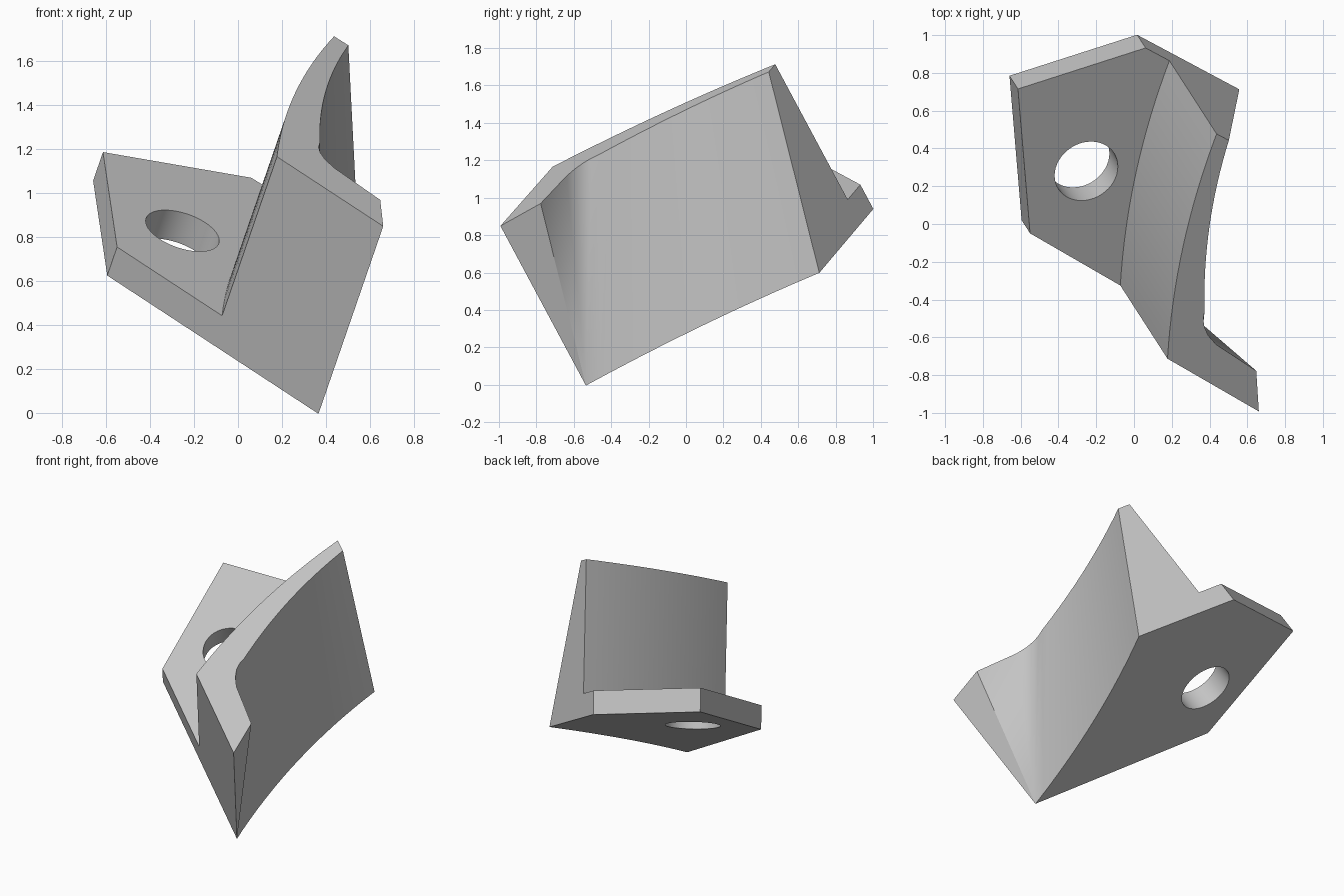
import bpy, bmesh
from mathutils import Matrix, Vector

cube = bpy.data.objects.get("Cube")
if cube:
    bpy.data.objects.remove(cube)

# Tilted frame of the bracket: u across the front, v towards the back, n out of the base plate
n = Vector((0.29, -0.45, 0.84)).normalized()
u = Vector((0.756, -0.439, -0.486))
u = (u - n * u.dot(n)).normalized()
v = n.cross(u)
frame = Matrix.Translation((-0.595, 0.02, 0.625)) @ Matrix((u, v, n)).transposed().to_4x4()

PLATE, TOP, STEPS = 0.154, 1.012, 16
HOLE, RADIUS = (0.044, 0.448), 0.175


def back(a):
    """Point on the straight back edge."""
    return (a, 1.196 + 0.03 * a)


def arc(start, end, bow):
    """Shallow curve between two points, bowed to the left of the travel."""
    a, b = Vector(start), Vector(end)
    d = (b - a).normalized()
    side = Vector((d.y, -d.x))
    if side.x > 0:
        side.negate()
    return [a.lerp(b, i / STEPS) + side * bow * 4 * (i / STEPS) * (1 - i / STEPS)
            for i in range(STEPS + 1)]


bm = bmesh.new()


def row(points, height):
    return [bm.verts.new(frame @ Vector((p[0], p[1], height))) for p in points]


# Outlines
plate = [(0, 0), (-0.594, 0.65), back(-0.122)]
inner = arc(back(0.042), (0.634, 0), 0.05)
corner = (1.276, 0)
foot = arc(back(0.58), corner, 0.06)
fillet = [(0.665, 0.282), (0.7, 0.248), (0.75, 0.22), (0.82, 0.2), (1.113, 0.185), corner]
crest = arc(back(0.126), (0.64, 0.325), 0.04) + fillet

low, high = row(plate, 0), row(plate, PLATE)
in_low, in_top = row(inner, PLATE), row(inner, TOP)
out_low, out_top = row(foot, 0), row(crest, TOP)
last = out_low[-1]

# Base plate and end faces
bm.faces.new(low + out_low)
bm.faces.new(high + in_low)
for i in range(2):
    bm.faces.new((low[i], low[i + 1], high[i + 1], high[i]))
bm.faces.new((low[2], high[2], in_low[0], in_top[0], out_top[0], out_low[0]))
bm.faces.new((low[0], high[0], in_low[-1], in_top[-1], out_top[-1], last))

# Upright wall: straight inside, drafted outside, flange narrowing to the lower corner
bm.faces.new(in_top + out_top[::-1])
for i in range(STEPS):
    bm.faces.new((in_low[i], in_low[i + 1], in_top[i + 1], in_top[i]))
    bm.faces.new((out_low[i], out_low[i + 1], out_top[i + 1], out_top[i]))
for a, b in zip(out_top[STEPS:], out_top[STEPS + 1:]):
    bm.faces.new((last, b, a))
bmesh.ops.recalc_face_normals(bm, faces=bm.faces)

mesh = bpy.data.meshes.new("angled_bracket")
bm.to_mesh(mesh)
bm.free()
bracket = bpy.data.objects.new("angled_bracket", mesh)
bpy.context.collection.objects.link(bracket)

# Plain grey material
grey = bpy.data.materials.new("plain_grey")
grey.use_nodes = True
colour = (0.55, 0.55, 0.55, 1)
grey.diffuse_color = colour
grey.node_tree.nodes["Principled BSDF"].inputs["Base Color"].default_value = colour
mesh.materials.append(grey)

# Round bolt hole
bpy.ops.mesh.primitive_cylinder_add(vertices=48, radius=RADIUS, depth=0.5)
cutter = bpy.context.object
cutter.name = "hole_cutter"
cutter.hide_render = True
cutter.data.materials.append(grey)
cutter.matrix_world = frame @ Matrix.Translation((*HOLE, PLATE / 2))
cut = bracket.modifiers.new("bolt_hole", "BOOLEAN")
cut.operation, cut.solver, cut.object = "DIFFERENCE", "EXACT", cutter
bpy.ops.object.select_all(action="DESELECT")
bracket.select_set(True)
bpy.context.view_layer.objects.active = bracket
bpy.ops.object.modifier_apply(modifier=cut.name)
bpy.data.objects.remove(cutter)
bpy.ops.object.shade_smooth_by_angle(angle=0.5)
